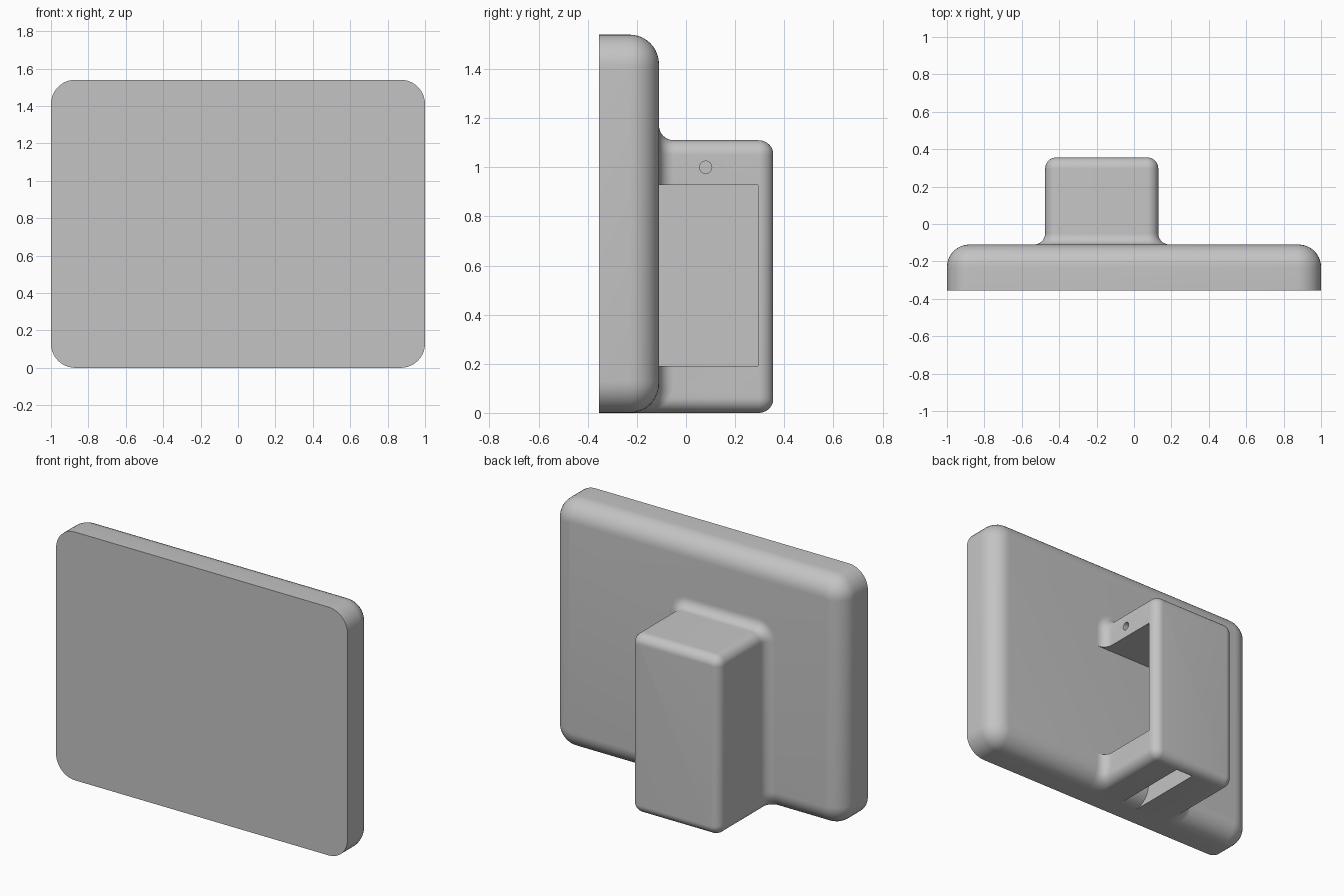
import bpy, bmesh
from math import sin, cos, pi, sqrt, radians

if "Cube" in bpy.data.objects:
    bpy.data.objects.remove(bpy.data.objects["Cube"], do_unlink=True)

grey = bpy.data.materials.new("plain_grey")
grey.use_nodes = True
grey.diffuse_color = (0.55, 0.55, 0.55, 1)
grey.node_tree.nodes["Principled BSDF"].inputs["Base Color"].default_value = (0.55, 0.55, 0.55, 1)

SEG = 10
BACK = -0.11      # rear face of the panel
EDGE = 0.12       # rounding of the panel's rear edges
R = 0.06          # rounding of the housing


def rounded_rect(x0, x1, z0, z1, r_top, r_bottom, extra=()):
    """Outline in x, z; extra adds points at given heights on both sides."""
    pts = []

    def arc(cx, cz, r, start):
        for i in range(SEG + 1):
            a = start + i * pi / 2 / SEG
            pts.append((cx + r * cos(a), cz + r * sin(a)))

    arc(x1 - r_bottom, z0 + r_bottom, r_bottom, -pi / 2)
    pts.extend((x1, z) for z in extra)
    arc(x1 - r_top, z1 - r_top, r_top, 0)
    arc(x0 + r_top, z1 - r_top, r_top, pi / 2)
    pts.extend((x0, z) for z in reversed(extra))
    arc(x0 + r_bottom, z0 + r_bottom, r_bottom, pi)
    return pts


def loft(name, rings):
    """Skin a list of equal-length rings and cap both ends."""
    bm = bmesh.new()
    loops = [[bm.verts.new(p) for p in ring] for ring in rings]
    n = len(loops[0])
    for a, b in zip(loops, loops[1:]):
        for i in range(n):
            j = (i + 1) % n
            bm.faces.new((a[i], a[j], b[j], b[i]))
    bm.faces.new(loops[0])
    bm.faces.new(loops[-1])
    bmesh.ops.recalc_face_normals(bm, faces=bm.faces)
    return make_object(name, bm)


def make_object(name, bm):
    mesh = bpy.data.meshes.new(name)
    bm.to_mesh(mesh)
    bm.free()
    mesh.materials.append(grey)
    ob = bpy.data.objects.new(name, mesh)
    bpy.context.collection.objects.link(ob)
    return ob


def box(name, lo, hi):
    bm = bmesh.new()
    bmesh.ops.create_cube(bm, size=1)
    for v in bm.verts:
        v.co = [(a + b) / 2 + c * (b - a) for a, b, c in zip(lo, hi, v.co)]
    return make_object(name, bm)


def cut(target, cutter):
    """Subtract a cutter, bake the result and drop the cutter."""
    cutter.hide_render = True
    mod = target.modifiers.new("cut", 'BOOLEAN')
    mod.operation, mod.solver, mod.object = 'DIFFERENCE', 'EXACT', cutter
    bpy.context.view_layer.update()
    dg = bpy.context.evaluated_depsgraph_get()
    mesh = bpy.data.meshes.new_from_object(target.evaluated_get(dg))
    target.modifiers.clear()
    target.data = mesh
    bpy.data.objects.remove(cutter, do_unlink=True)


def smooth(ob):
    bpy.ops.object.select_all(action='DESELECT')
    ob.select_set(True)
    bpy.context.view_layer.objects.active = ob
    bpy.ops.object.shade_smooth_by_angle(angle=radians(35))


# Panel: flat front, rounded rear edges
steps = [(-0.355, 0)]
for i in range(SEG + 1):
    a = i * pi / 2 / SEG
    steps.append((BACK - EDGE + EDGE * sin(a), EDGE * (1 - cos(a))))
panel = loft("panel", [
    [(x, y, z) for x, z in rounded_rect(-1 + d, 1 - d, d, 1.54 - d, 0.13 - d, 0.13 - d)]
    for y, d in steps])


# Housing: box with a flared foot that follows the panel's lower edge
def foot_shift(z):
    return EDGE - sqrt(max(0, EDGE ** 2 - (EDGE - z) ** 2)) if z < EDGE else 0


steps = [(BACK - 0.01, R)]
for i in range(SEG + 1):
    a = i * pi / 2 / SEG
    steps.append((BACK + R * (1 - cos(a)), R * (1 - sin(a))))
for i in range(SEG + 1):
    a = i * pi / 2 / SEG
    steps.append((0.355 - R + R * sin(a), -(R - 0.004) * (1 - cos(a))))

rings = []
for y, d in steps:
    low = max(0, -d)
    outline = rounded_rect(-0.475 - d, 0.13 + d, low, 1.11 + d, R + d, R - low,
                           (0.075, 0.09, 0.105, 0.12))
    rings.append([(x, y - (foot_shift(z) if y < 0 else 0), z) for x, z in outline])
housing = loft("housing", rings)

# Side bay and the cable slot in the floor
cut(housing, box("bay_cutter", (-0.41, -0.5, 0.19), (0.5, 0.293, 0.927)))
cut(housing, box("slot_cutter", (-0.205, -0.5, -0.1), (-0.085, 0.293, 0.25)))

# Screw holes above and below the bay
for z in (0.11, 1.0):
    bm = bmesh.new()
    bmesh.ops.create_cone(bm, cap_ends=True, segments=32, radius1=0.025, radius2=0.025, depth=0.4)
    for v in bm.verts:
        v.co = (v.co.z + 0.13, v.co.y + 0.08, z - v.co.x)
    bmesh.ops.recalc_face_normals(bm, faces=bm.faces)
    cut(housing, make_object("screw_cutter", bm))

smooth(panel)
smooth(housing)
